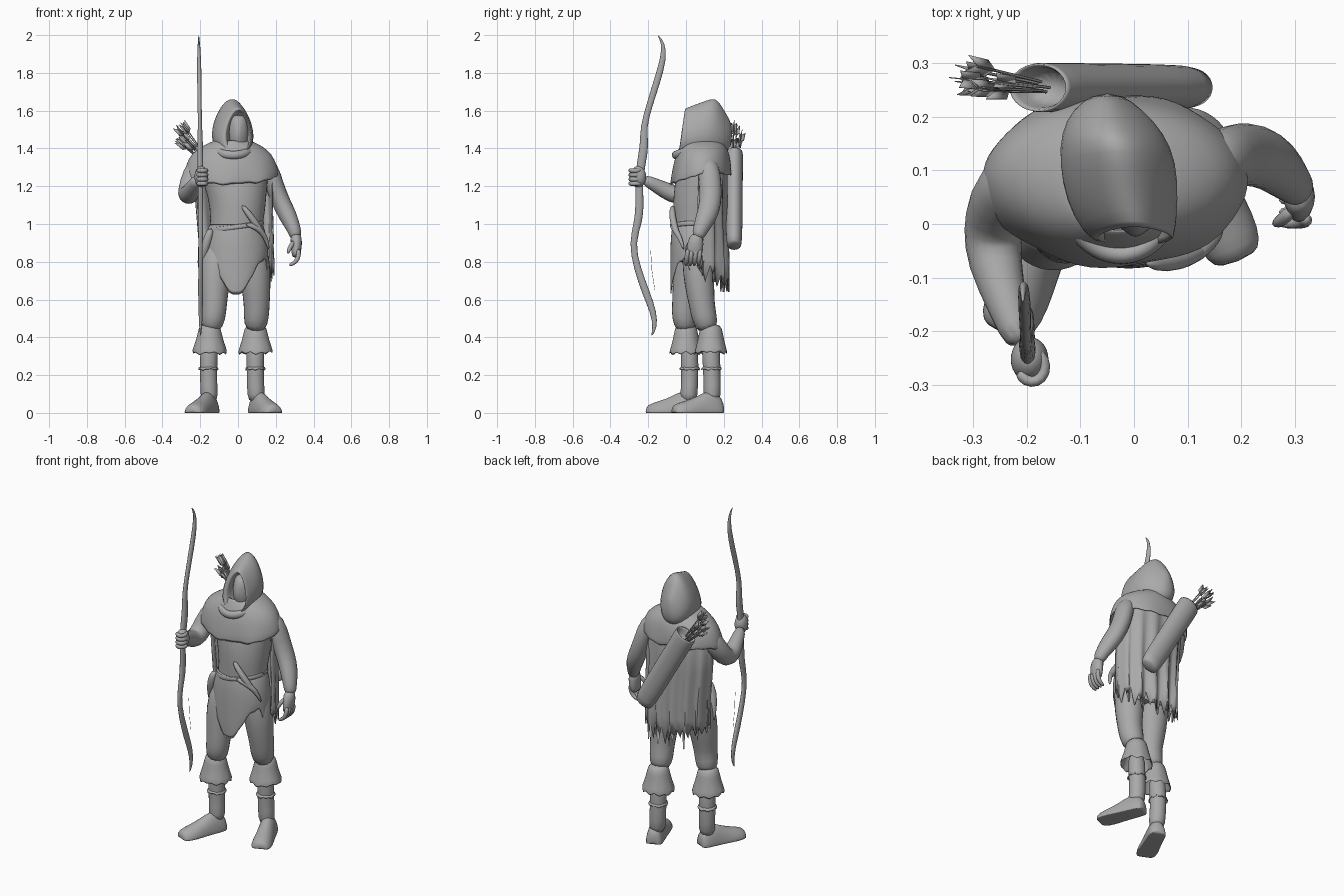
import bpy, bmesh, math, random
from mathutils import Vector

random.seed(4)
if "Cube" in bpy.data.objects:
    bpy.data.objects.remove(bpy.data.objects["Cube"], do_unlink=True)

X_AXIS, Y_AXIS, Z_AXIS = Vector((1, 0, 0)), Vector((0, 1, 0)), Vector((0, 0, 1))

grey = bpy.data.materials.new("plain_grey")
grey.use_nodes = True
grey.diffuse_color = (.4, .4, .4, 1)
grey.node_tree.nodes["Principled BSDF"].inputs["Base Color"].default_value = grey.diffuse_color


def finish(name, bm, subdivide=1, thickness=0):
    """Turn a bmesh into a shaded object."""
    bmesh.ops.recalc_face_normals(bm, faces=bm.faces[:])
    mesh = bpy.data.meshes.new(name)
    bm.to_mesh(mesh)
    bm.free()
    mesh.materials.append(grey)
    obj = bpy.data.objects.new(name, mesh)
    bpy.context.collection.objects.link(obj)
    if thickness:
        obj.modifiers.new("thickness", "SOLIDIFY").thickness = thickness
    if subdivide:
        obj.modifiers.new("smooth", "SUBSURF").levels = subdivide
        obj.modifiers["smooth"].render_levels = subdivide
        mesh.polygons.foreach_set("use_smooth", [True] * len(mesh.polygons))
    else:
        bpy.ops.object.select_all(action="DESELECT")
        obj.select_set(True)
        bpy.context.view_layer.objects.active = obj
        bpy.ops.object.shade_smooth_by_angle(angle=math.radians(50))


def loft(name, rings, closed=True, caps=(True, True), **options):
    """Skin a list of point rings that all have the same length."""
    bm = bmesh.new()
    rows = [[bm.verts.new(p) for p in ring] for ring in rings]
    count = len(rows[0])
    for low, high in zip(rows, rows[1:]):
        for i in range(count if closed else count - 1):
            j = (i + 1) % count
            bm.faces.new((low[i], low[j], high[j], high[i]))
    for wanted, row in zip(caps, (rows[0], rows[-1])):
        if wanted and closed:
            bm.faces.new(row)
    finish(name, bm, **options)


def hoop(x, y, z, rx, ry, sides=20, start=0, sweep=math.tau):
    """Level ellipse, or an open arc of one."""
    steps = sides if sweep == math.tau else sides - 1
    angles = [start + sweep * i / steps for i in range(sides)]
    return [Vector((x + rx * math.cos(a), y + ry * math.sin(a), z)) for a in angles]


def ragged(ring, depth):
    """Tear a hem by lowering every other point at random."""
    return [p - Z_AXIS * depth * (random.uniform(.5, 1) if i % 2 else random.uniform(0, .3))
            for i, p in enumerate(ring)]


def tube(name, path, ref, sides=10, axis=None, floor=None, **options):
    """Sweep an ellipse along (x, y, z, side radius, other radius) points."""
    points = [Vector(p[:3]) for p in path]
    rings = []
    for k, (p, row) in enumerate(zip(points, path)):
        along = axis or points[min(k + 1, len(points) - 1)] - points[max(k - 1, 0)]
        side = along.cross(ref).normalized()
        other = side.cross(along).normalized()
        ring = [p + side * row[3] * math.cos(a) + other * row[-1] * math.sin(a)
                for a in (math.tau * i / sides for i in range(sides))]
        if floor is not None:
            for q in ring:
                q.z = max(q.z, floor)
        rings.append(ring)
    loft(name, rings, **options)


def ball(name, centre, radii):
    bm = bmesh.new()
    bmesh.ops.create_uvsphere(bm, u_segments=14, v_segments=10, radius=1)
    for v in bm.verts:
        v.co = Vector(c + r * q for c, r, q in zip(centre, radii, v.co))
    finish(name, bm)


# Torso and layered clothing
loft("torso", [hoop(*r) for r in (
    (-.03, .09, 1.43, .08, .08), (-.03, .09, 1.39, .17, .1), (-.03, .09, 1.32, .2, .125),
    (-.01, .075, 1.2, .165, .142), (0, .06, 1.08, .148, .13), (-.01, .055, .98, .138, .12),
    (-.01, .055, .86, .16, .125), (-.01, .06, .78, .13, .1))])

cowl = [hoop(*r, sides=32) for r in (
    (-.03, .085, 1.445, .09, .1), (-.03, .09, 1.418, .15, .12),
    (-.035, .09, 1.375, .215, .14), (-.035, .085, 1.31, .242, .155))]
hem = hoop(-.035, .08, 1.275, .252, .165, sides=32)
for i, p in enumerate(hem):
    p.z -= .05 * max(0, (.08 - p.y) / .16)
    p.y += .006 * math.sin(i * 1.3)
loft("shoulder_cowl", cowl + [ragged(hem, .035)], caps=(False, False), thickness=.008)

# Skirt with a long tongue at the front and a torn hem
skirt = [hoop(*r, sides=32) for r in (
    (-.01, .055, 1.0, .142, .126), (-.01, .055, .93, .165, .138))]
for reach in (.5, 1):
    row = hoop(-.01, .05, .93, .172, .134, sides=32)
    for p in row:
        front = max(0, (.05 - p.y) / .134)
        p.z -= reach * (.08 + .22 * front ** 5 + .1 * (front < .2))
    skirt.append(ragged(row, .06) if reach == 1 else row)
loft("tunic_skirt", skirt, caps=(False, False), thickness=.006)

belt = [(-.01 + .145 * math.cos(a), .055 + .13 * math.sin(a), .985 + .02 * math.cos(a), .006, .015)
        for a in (math.tau * i / 24 for i in range(25))]
tube("belt", belt, Z_AXIS, sides=6)
tube("dagger_sheath", [(.02, -.07, 1.1, .012), (.06, -.075, 1.05, .02),
                       (.11, -.06, .98, .02), (.145, -.035, .92, .01)], Y_AXIS, sides=8)
tube("knotted_sash", [(.04, -.075, 1.0, .014), (.1, -.07, .985, .018),
                      (.145, -.035, .94, .016), (.165, -.01, .86, .006)], Y_AXIS, sides=8)
tube("hip_cloth", [(-.14, -.02, .98, .02), (-.165, -.02, .91, .028),
                   (-.185, 0, .83, .022), (-.2, .02, .76, .006)], Y_AXIS, sides=8)

# Cape wrapped round the back in loose folds, torn into strips
cape = [hoop(*r, sides=44, start=-.15, sweep=math.pi + .3) for r in (
    (-.03, .09, 1.4, .155, .115), (-.03, .09, 1.32, .215, .13),
    (-.02, .08, 1.1, .205, .135), (-.01, .08, .92, .2, .138), (-.01, .08, .81, .197, .138))]
for k, row in enumerate(cape):
    for i, p in enumerate(row):
        p.y += .004 * k * math.sin(i * 1.1)
strips = [p - Z_AXIS * .05 * max(0, (p.y - .08) / .14) for p in cape[-1]]
loft("torn_cape", cape + [ragged(strips, .13)], closed=False, thickness=.008, subdivide=0)


# Hood swept from its rim to its back, with a recessed opening
def teardrop(x, y, low, high, half, lean=0):
    mid, tall = (low + high) / 2, (high - low) / 2
    return [Vector((x + half * math.sin(a) * (1 - .28 * math.cos(a)),
                    y + lean * math.cos(a), mid + tall * math.cos(a)))
            for a in (math.tau * i / 20 for i in range(20))]


loft("hood", [teardrop(*r) for r in (
    (.003, .06, 1.39, 1.585, .05), (.003, 0, 1.38, 1.6, .058, .012),
    (.003, -.032, 1.375, 1.608, .066, .015), (-.01, -.005, 1.36, 1.625, .086, .03),
    (-.022, .05, 1.35, 1.645, .103, .03), (-.03, .12, 1.35, 1.668, .108, .02),
    (-.04, .17, 1.36, 1.66, .095), (-.05, .215, 1.38, 1.58, .065), (-.05, .245, 1.42, 1.53, .022))])
face = [hoop(*r, sides=16) for r in (
    (.003, .05, 1.38, .04, .04), (.003, .04, 1.42, .045, .05), (.003, .033, 1.46, .05, .052),
    (.003, .033, 1.5, .052, .05), (.003, .04, 1.55, .046, .05), (.003, .055, 1.58, .035, .04))]
for row in face[2:4]:
    row[12].y -= .012
loft("face", face)
collar = [(-.025 + .105 * math.cos(a), .07 + .128 * math.sin(a), 1.41 + .045 * math.sin(a), .02, .024)
          for a in (math.pi + math.pi * i / 14 for i in range(15))]
tube("collar_fold", collar, Z_AXIS, sides=8)

# Arms: the left hangs, the right reaches forward to the bow
tube("left_arm", [(.12, .11, 1.34, .04), (.165, .12, 1.3, .062, .055), (.194, .13, 1.2, .064, .052),
                  (.23, .13, 1.11, .062, .052), (.266, .11, 1.04, .06, .052),
                  (.298, .075, .97, .042, .038), (.31, .06, .92, .034)], X_AXIS)
tube("right_arm", [(-.17, .1, 1.34, .04), (-.222, .09, 1.3, .064), (-.256, .04, 1.21, .06),
                   (-.265, -.01, 1.15, .058), (-.262, -.07, 1.155, .055),
                   (-.235, -.16, 1.205, .038), (-.21, -.23, 1.24, .03)], X_AXIS)

# Left hand with curled fingers
tube("left_palm", [(.305, .06, .95, .034, .032), (.31, .05, .9, .048, .034),
                   (.308, .045, .85, .048, .028), (.303, .04, .82, .04, .018)], X_AXIS, sides=8)
for i in range(4):
    y = .01 + .022 * i
    tube("left_finger", [(.32, y, .87, .015), (.323, y - .005, .83, .015),
                         (.305, y - .008, .795, .014), (.268, y - .01, .78, .009)], Y_AXIS, sides=6)
tube("left_thumb", [(.3, .03, .91, .015), (.275, .005, .88, .015),
                    (.262, .0, .84, .01)], Y_AXIS, sides=6)

# Right fist closed round the grip
ball("right_fist", (-.195, -.253, 1.25), (.037, .044, .058))
for i in range(4):
    z = 1.214 + .023 * i
    curl = [(-.19 + .026 * math.cos(a), -.268 + .03 * math.sin(a), z, .014)
            for a in (math.radians(50 * k - 170) for k in range(6))]
    tube("right_finger", curl, Z_AXIS, sides=6)

# Recurved bow and loose string
bow = [(-.15, 2.0, .003), (-.12, 1.96, .01), (-.117, 1.88, .018), (-.155, 1.75, .02),
       (-.19, 1.64, .018), (-.228, 1.51, .018), (-.218, 1.42, .026), (-.238, 1.32, .026),
       (-.25, 1.22, .022), (-.245, 1.1, .024), (-.25, 1.02, .024), (-.287, .9, .018),
       (-.26, .77, .02), (-.21, .63, .023), (-.17, .53, .018), (-.163, .45, .013), (-.184, .405, .003)]
tube("bow", [(-.198 - .013 * max(0, z - 1.25), y, z, r, r * .65) for y, z, r in bow], X_AXIS, sides=8)
tube("bow_string", [(-.2, -.187, .86, .001), (-.2, -.18, .75, .001), (-.2, -.165, .65, .001)],
     X_AXIS, sides=4, subdivide=0)

# Quiver slung across the back, hollow at the mouth
quiver_axis = Vector((-.29, 0, .5)).normalized()
quiver = [(0, .045, .035), (.012, .064, .044), (.25, .064, .046), (.56, .066, .048),
          (.575, .066, .048), (.57, .055, .038), (.5, .05, .035)]
tube("quiver", [(*(Vector((.108, .255, .88)) + quiver_axis * d), a, b) for d, a, b in quiver],
     Y_AXIS, sides=14, axis=quiver_axis)

# Arrows: a shaft with three vanes near its end
for i in range(9):
    spread = Vector(random.uniform(-s, s) for s in (.045, .028, .05))
    base = Vector((-.17, .255, 1.34)) + spread * .4
    tip = Vector((-.285, .268, 1.475)) + spread
    along = (tip - base).normalized()
    tube("arrow_shaft", [(*base, .003), (*tip, .003)], Y_AXIS, sides=5, subdivide=0)
    out = along.cross(Y_AXIS).normalized()
    bm = bmesh.new()
    for k in range(3):
        a = math.tau * k / 3 + i
        vane = (out * math.cos(a) + along.cross(out) * math.sin(a)) * .018
        corners = (tip - along * .05, tip - along * .035 + vane, tip + along * .02 + vane, tip)
        bm.faces.new([bm.verts.new(c) for c in corners])
    finish("arrow_fletching", bm, subdivide=0, thickness=.002)


# Legs, torn cuffs and boots
def leg(side, thigh, cuff, shaft, heel, toe):
    tube(side + "_leg", thigh, Y_AXIS, sides=12)
    x, y = cuff
    loft(side + "_cuff", [hoop(x, y, .475, .054, .054), hoop(x, y, .42, .064, .064),
                          hoop(x, y, .37, .078, .074),
                          ragged(hoop(x, y, .34, .096, .092), .05)],
         caps=(True, False), thickness=.008)
    tube(side + "_boot_shaft", shaft, Y_AXIS, sides=12)
    x, y = shaft[1][:2]
    loft(side + "_boot_band", [hoop(x, y, .25, .05, .052), ragged(hoop(x, y, .24, .056, .057), .025)],
         caps=(True, False), thickness=.005)
    heel, toe = Vector((*heel, 0)), Vector((*toe, 0))
    sections = ((0, .036, .06), (.08, .05, .1), (.3, .052, .125), (.5, .054, .09),
                (.75, .062, .065), (.93, .056, .05), (1, .035, .035))
    tube(side + "_boot_foot", [(*heel.lerp(toe, t), w, h) for t, w, h in sections],
         Z_AXIS, sides=14, floor=0)


leg("right", [(-.09, .05, .92, .08), (-.115, .025, .8, .092), (-.125, .008, .68, .083),
              (-.125, -.008, .57, .068), (-.13, -.012, .51, .068), (-.145, .002, .43, .056)],
    (-.15, 0), [(-.15, .015, .4, .05), (-.157, .02, .25, .048),
                (-.155, .02, .14, .046), (-.15, .01, .05, .05)], (-.13, .06), (-.245, -.205))
leg("left", [(.06, .06, .92, .08), (.085, .065, .8, .09), (.095, .07, .68, .082),
             (.1, .085, .57, .07), (.097, .095, .51, .07), (.093, .12, .43, .058)],
    (.093, .132), [(.093, .13, .4, .052), (.092, .135, .25, .048),
                   (.092, .14, .14, .047), (.1, .135, .05, .05)], (.085, .195), (.195, -.07))
